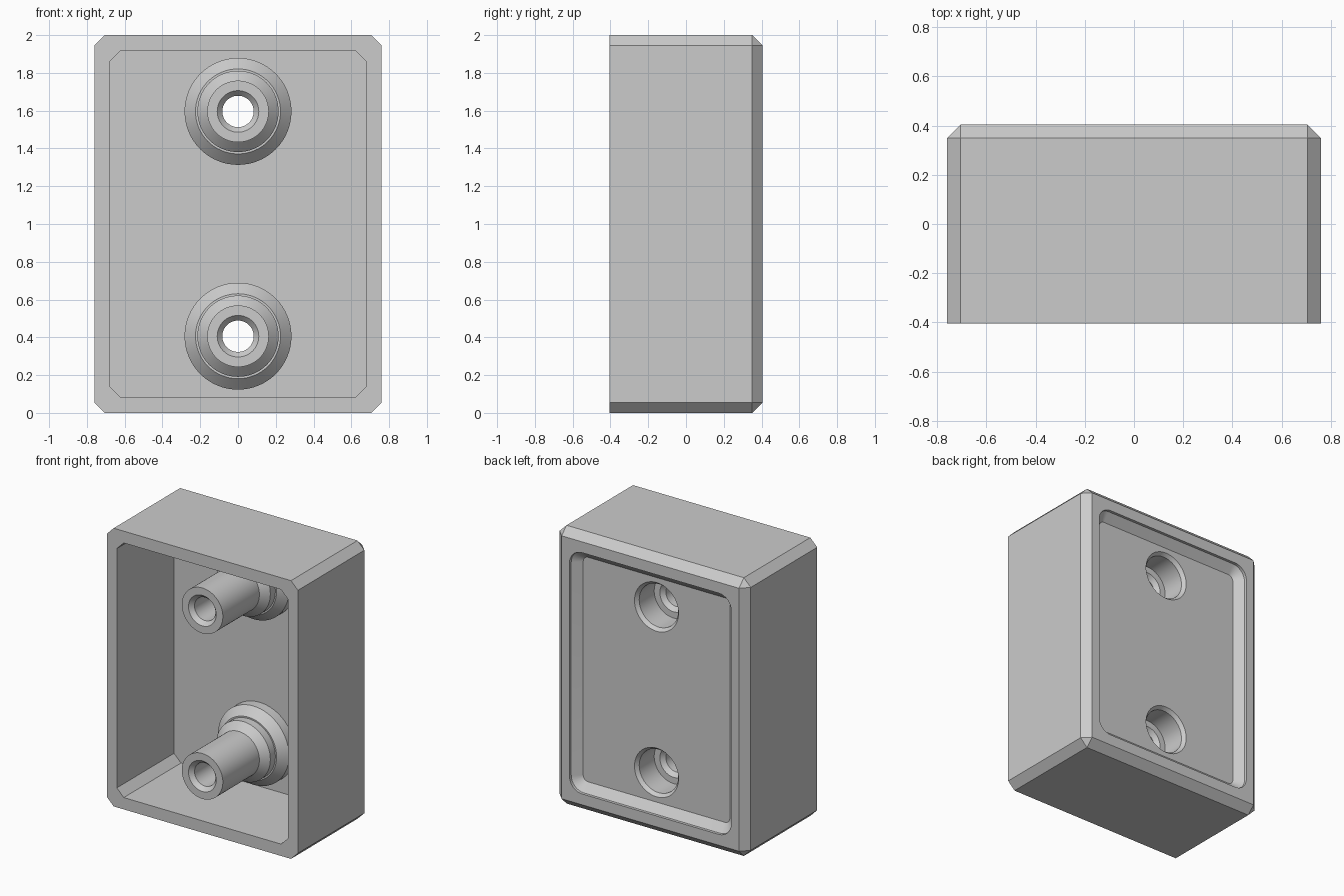
import bpy, bmesh, math
from mathutils import Vector

default = bpy.data.objects.get("Cube")
if default:
    bpy.data.objects.remove(default, do_unlink=True)

grey = bpy.data.materials.new("plain_grey")
grey.use_nodes = True
COLOUR = (0.6, 0.6, 0.6, 1)
grey.diffuse_color = COLOUR
grey.node_tree.nodes["Principled BSDF"].inputs["Base Color"].default_value = COLOUR

FRONT, BACK = -0.405, 0.405
CHAMFER = 0.055
FLOOR_IN, FLOOR_OUT = 0.245, 0.335   # two sides of the back plate


def finish(name, bm):
    bmesh.ops.recalc_face_normals(bm, faces=bm.faces)
    mesh = bpy.data.meshes.new(name)
    bm.to_mesh(mesh)
    bm.free()
    mesh.materials.append(grey)
    obj = bpy.data.objects.new(name, mesh)
    bpy.context.collection.objects.link(obj)
    return obj


def block(name, half_x, half_z, y0, y1, back_too=False):
    """Box around z = 1 with its depth edges (and back rim) chamfered."""
    bm = bmesh.new()
    bmesh.ops.create_cube(bm, size=2)
    for v in bm.verts:
        v.co = Vector((v.co.x * half_x, y1 if v.co.y > 0 else y0, 1 + v.co.z * half_z))
    mid = (y0 + y1) / 2
    edges = []
    for e in bm.edges:
        ys = [v.co.y > mid for v in e.verts]
        if ys[0] != ys[1] or (back_too and all(ys)):
            edges.append(e)
    bmesh.ops.bevel(bm, geom=edges, offset=CHAMFER, segments=1, affect='EDGES')
    return finish(name, bm)


def skin(name, rings):
    """Closed solid through equal rings of points."""
    bm = bmesh.new()
    loops = [[bm.verts.new(p) for p in ring] for ring in rings]
    for a, b in zip(loops, loops[1:]):
        for i in range(len(a)):
            j = (i + 1) % len(a)
            bm.faces.new((a[i], a[j], b[j], b[i]))
    bm.faces.new(loops[0])
    bm.faces.new(loops[-1])
    return finish(name, bm)


def rounded_ring(half_x, half_z, radius, y, steps=8):
    """Rounded rectangle outline around z = 1 at depth y."""
    points = []
    for quarter, (sx, sz) in enumerate([(1, 1), (-1, 1), (-1, -1), (1, -1)]):
        for i in range(steps + 1):
            a = math.pi / 2 * (quarter + i / steps)
            points.append((sx * (half_x - radius) + radius * math.cos(a), y,
                           1 + sz * (half_z - radius) + radius * math.sin(a)))
    return points


def lathe(name, profile, z, steps=64):
    """Solid spun about the y axis from (radius, y) points."""
    angles = [math.tau * i / steps for i in range(steps)]
    return skin(name, [[(r * math.cos(a), y, z + r * math.sin(a)) for a in angles]
                       for r, y in profile])


def combine(target, tool, operation):
    mod = target.modifiers.new(tool.name, 'BOOLEAN')
    mod.operation, mod.solver, mod.object = operation, 'EXACT', tool
    bpy.context.view_layer.objects.active = target
    bpy.ops.object.modifier_apply(modifier=mod.name)
    bpy.data.objects.remove(tool, do_unlink=True)


# Outer shell, front cavity and dished recess with sloping sides in the back
housing = block("housing", 0.76, 1, FRONT, BACK, back_too=True)
combine(housing, block("cavity", 0.68, 0.915, FRONT - 0.1, FLOOR_IN), 'DIFFERENCE')
RECESS = [(0, BACK + 0.1), (0, BACK - 0.02), (0.06, FLOOR_OUT)]
combine(housing, skin("recess", [rounded_ring(0.643 - inset, 0.867 - inset, 0.1 - inset, y)
                                 for inset, y in RECESS]), 'DIFFERENCE')

# Stepped screw posts with a counterbored hole from the back
POST = [(0.283, 0.29), (0.283, 0.175), (0.225, 0.117), (0.215, 0.117),
        (0.215, 0.06), (0.163, 0.01), (0.163, FRONT)]
BORE = [(0.175, BACK), (0.175, FLOOR_OUT), (0.155, 0.31), (0.155, 0.14),
        (0.11, 0.14), (0.083, 0.11), (0.083, FRONT + 0.03), (0.11, FRONT),
        (0.11, FRONT - 0.05)]
for z in (0.406, 1.596):
    combine(housing, lathe("screw_post", POST, z), 'UNION')
    combine(housing, lathe("screw_bore", BORE, z), 'DIFFERENCE')

# Smooth round surfaces, crisp edges
bpy.ops.object.select_all(action='DESELECT')
housing.select_set(True)
bpy.context.view_layer.objects.active = housing
bpy.ops.object.shade_smooth_by_angle(angle=math.radians(25))
